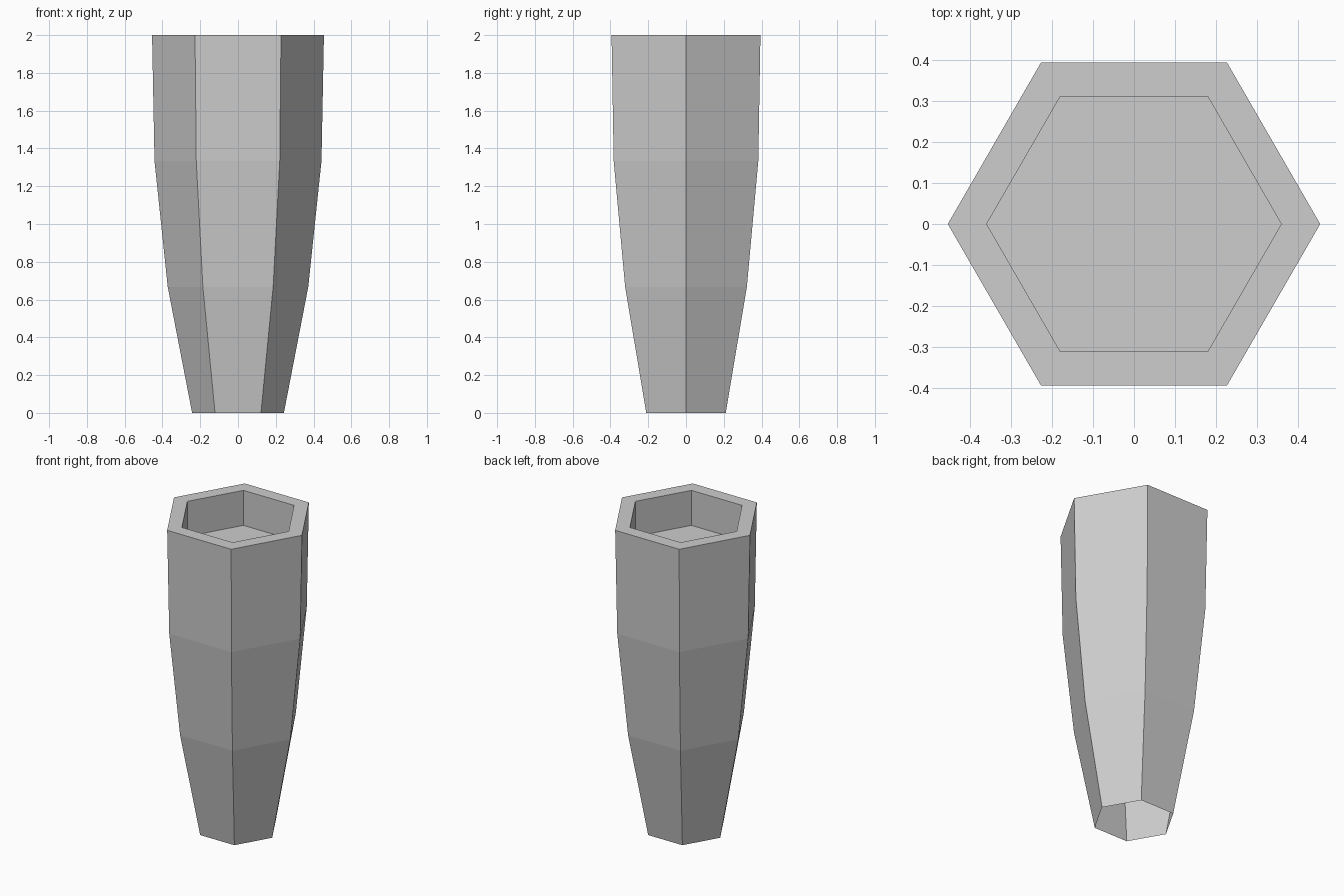
import bpy, bmesh
from math import cos, sin, pi

cube = bpy.data.objects.get("Cube")
if cube:
    bpy.data.objects.remove(cube, do_unlink=True)

SIDES = 6
# Radius and height, from the open foot up the outside, over the rim and down to the floor
PROFILE = [(0.243, 0), (0.372, 0.667), (0.442, 1.333), (0.455, 2), (0.36, 2), (0.36, 1.775)]

# Matte grey
grey = bpy.data.materials.new("grey")
grey.use_nodes = True
colour = (0.61, 0.61, 0.61, 1)
grey.diffuse_color = colour
grey.node_tree.nodes["Principled BSDF"].inputs["Base Color"].default_value = colour


def add_ring(bm, radius, z):
    angles = [2 * pi * i / SIDES for i in range(SIDES)]
    return [bm.verts.new((radius * cos(a), radius * sin(a), z)) for a in angles]


# Faceted vase: thin tapering shell, flat rim, shallow well with a floor
bm = bmesh.new()
rings = [add_ring(bm, r, z) for r, z in PROFILE]
for low, high in zip(rings, rings[1:]):
    for i in range(SIDES):
        j = (i + 1) % SIDES
        bm.faces.new((low[i], low[j], high[j], high[i]))
bm.faces.new(rings[-1])

mesh = bpy.data.meshes.new("hexagonal_vase")
bm.to_mesh(mesh)
bm.free()
mesh.materials.append(grey)
vase = bpy.data.objects.new("hexagonal_vase", mesh)
bpy.context.collection.objects.link(vase)
